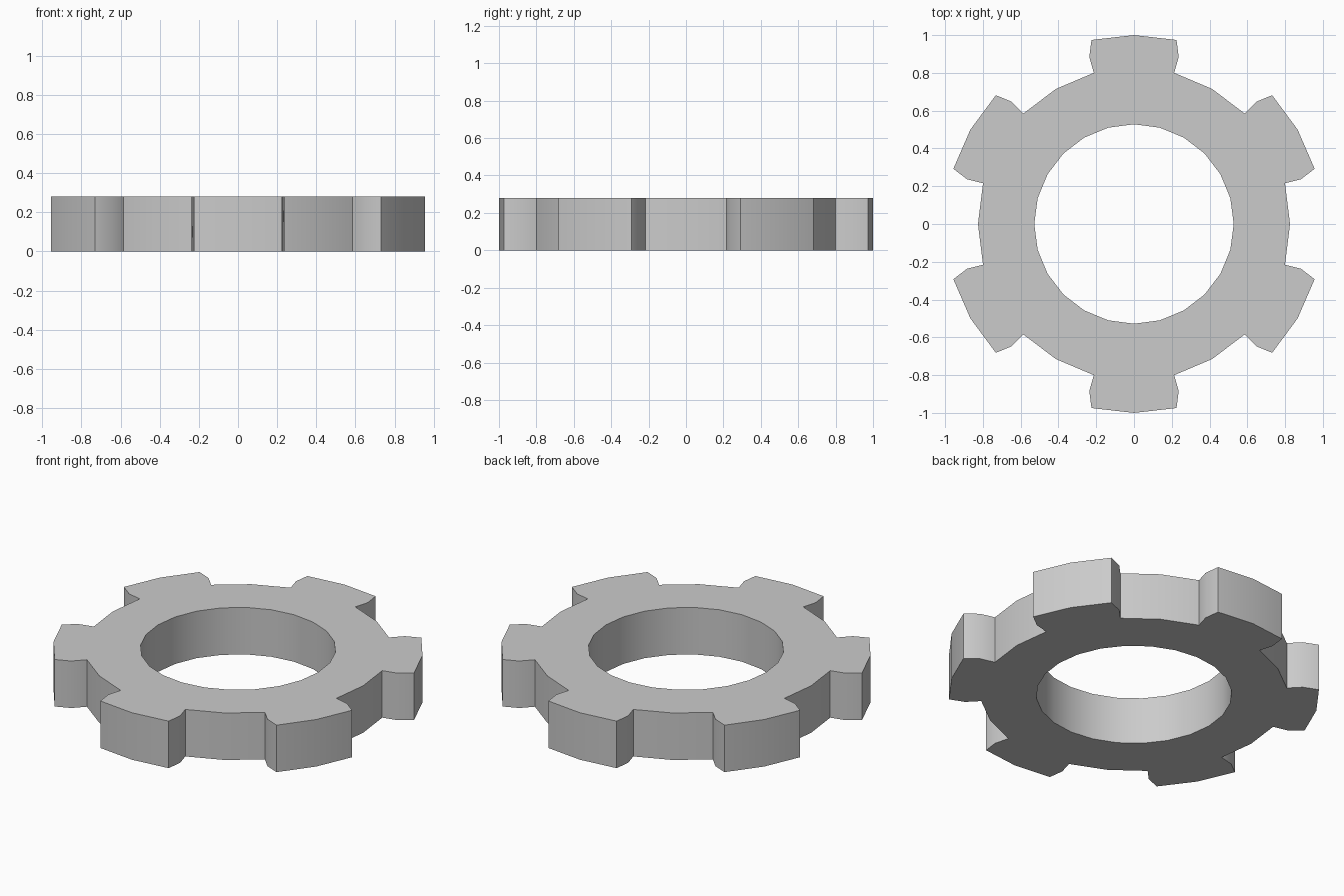
import bpy, bmesh
from math import radians, cos, sin

if "Cube" in bpy.data.objects:
    bpy.data.objects.remove(bpy.data.objects["Cube"])

HEIGHT = 0.28
TEETH = 6
HOLE_R, HOLE_SIDES = 0.528, 24

# One tooth as (radius, degrees from its centre line), ending mid-valley
TOOTH = [(0.828, -14.9), (0.915, -15.0), (1.0, -13.0), (1.0, 0.0),
         (1.0, 13.0), (0.915, 15.0), (0.828, 14.9), (0.826, 30.0)]


def polar(r, deg):
    a = radians(deg)
    return (r * cos(a), r * sin(a), 0)


def add_loop(bm, points):
    verts = [bm.verts.new(p) for p in points]
    return [bm.edges.new((v, verts[(i + 1) % len(verts)]))
            for i, v in enumerate(verts)]


bm = bmesh.new()

# Toothed rim and round hole outlines
rim = [polar(r, 30 + 360 / TEETH * i + d) for i in range(TEETH) for r, d in TOOTH]
hole = [polar(HOLE_R, 360 / HOLE_SIDES * i) for i in range(HOLE_SIDES)]
edges = add_loop(bm, rim) + add_loop(bm, hole)

# Fill between the outlines and extrude to full thickness
bmesh.ops.triangle_fill(bm, use_beauty=True, edges=edges, normal=(0, 0, 1))
res = bmesh.ops.extrude_face_region(bm, geom=bm.faces[:], use_keep_orig=True)
top = [g for g in res["geom"] if isinstance(g, bmesh.types.BMVert)]
bmesh.ops.translate(bm, verts=top, vec=(0, 0, HEIGHT))
bmesh.ops.recalc_face_normals(bm, faces=bm.faces[:])

mesh = bpy.data.meshes.new("gear_ring")
bm.to_mesh(mesh)
bm.free()
gear = bpy.data.objects.new("gear_ring", mesh)
bpy.context.collection.objects.link(gear)

# Smooth the hole and tooth tips, keep corners sharp
bpy.context.view_layer.objects.active = gear
gear.select_set(True)
bpy.ops.object.shade_smooth_by_angle(angle=radians(30))
